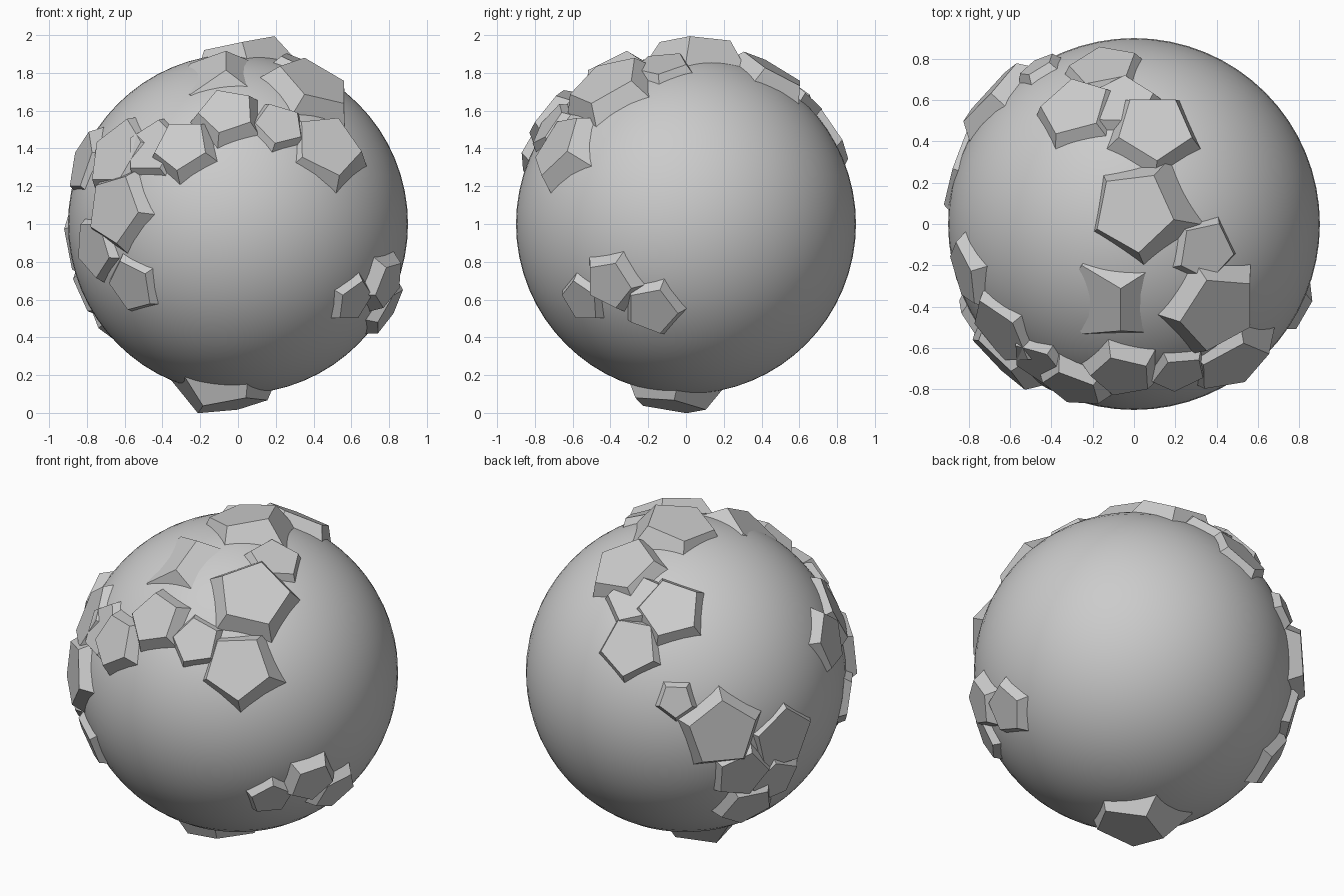
import bpy, bmesh
from math import cos, sin, radians
from mathutils import Vector, Matrix

if "Cube" in bpy.data.objects:
    bpy.data.objects.remove(bpy.data.objects["Cube"])

CENTRE = Vector((0, 0, 1))


def boulder(name, face, r, hint=(0, 0, 1), normal=None):
    """Dodecahedron sunk in the globe: outer face centre (relative to globe),
    circumradius, direction of one face corner, optional face normal."""
    f = Vector(face)
    n = (Vector(normal) if normal else f).normalized()
    x = Vector(hint)
    x = (x - n * x.dot(n)).normalized()
    y = n.cross(x)
    rot = Matrix((x, y, n)).transposed()
    bm = bmesh.new()
    rings = []
    for z, rad, off in ((.795, .607, 0), (.188, .982, 0),
                        (-.188, .982, 36), (-.795, .607, 36)):
        ring = []
        for k in range(5):
            a = radians(72 * k + off)
            p = Vector((rad * cos(a), rad * sin(a), z - .795)) * r
            ring.append(bm.verts.new(f + rot @ p))
        rings.append(ring)
    a, b, c, d = rings
    bm.faces.new(a)
    bm.faces.new(d[::-1])
    for k in range(5):
        j = (k + 1) % 5
        bm.faces.new((a[k], b[k], c[k], b[j], a[j]))
        bm.faces.new((d[k], d[j], c[j], b[j], c[k]))
    bmesh.ops.recalc_face_normals(bm, faces=bm.faces)
    me = bpy.data.meshes.new(name)
    bm.to_mesh(me)
    bm.free()
    ob = bpy.data.objects.new(name, me)
    ob.location = CENTRE
    bpy.context.collection.objects.link(ob)
    return ob


# Smooth globe
bpy.ops.mesh.primitive_uv_sphere_add(segments=64, ring_count=32, radius=.9, location=CENTRE)
bpy.context.object.name = "globe"
bpy.ops.object.shade_smooth()

# Cap and base boulders
boulder("top_boulder", (0, .06, .955), .33, (1, -.2, .2), (-.2, .02, 1))
boulder("bottom_boulder", (-.04, -.09, -.96), .33, (-.18, .1, 0), (.16, -.15, -1))

# Front and upper right group
boulder("front_boulder_1", (-.20, -.38, .795), .32, (-1, 0, 0), (-.50, -.38, .77))
boulder("front_boulder_2", (-.06, -.74, .60), .25, (.11, 0, -.09), (-.07, -.75, .6))
boulder("front_boulder_3", (.41, -.43, .76), .34, (-1, 0, 0))
boulder("front_boulder_4", (.48, -.69, .42), .31, (.1, 0, -1), (.38, -.8, .5))
boulder("front_boulder_5", (.22, -.73, .53), .22, (-.3, 0, -1))
boulder("front_boulder_6", (.35, -.13, .85), .24, (.5, 1, 0))

# Left front group
boulder("left_boulder_1", (-.30, -.80, .42), .25, (0, 0, -1))
boulder("left_boulder_2", (-.46, -.69, .41), .26, (0, 0, 1))
boulder("left_boulder_3", (-.65, -.53, .38), .32, (0, 0, 1))
boulder("left_boulder_4", (-.66, -.67, .08), .31, (.3, 0, -1))
boulder("left_boulder_5", (-.57, -.65, -.33), .24, (-.5, 0, -1))
boulder("left_boulder_6", (-.83, -.24, .33), .27, (0, 0, 1), (-1, -.3, .28))
boulder("left_boulder_7", (-.77, -.50, -.13), .26, (0, 0, -1))

# Left rear group
boulder("side_boulder_1", (-.70, .64, .05), .33, (0, 0, 1))
boulder("side_boulder_2", (-.86, .27, -.08), .32, (0, -1, .3))
boulder("side_boulder_3", (-.74, .50, -.25), .26, (-1, -1, 0))
boulder("side_boulder_4", (-.69, .38, -.51), .26, (0, 0, -1))
boulder("side_boulder_5", (-.80, .28, -.36), .26, (0, 1, 0))

# Upper rear group
boulder("rear_boulder_1", (.10, .47, .82), .31, (0, -1, 0))
boulder("rear_boulder_2", (-.29, .57, .69), .29, (-.3, -1, 0))
boulder("rear_boulder_3", (-.15, .77, .49), .28, (0, 0, -1))
boulder("rear_boulder_4", (-.47, .77, .24), .16, (0, 0, -1))
boulder("rear_boulder_5", (-.06, .60, .71), .26, (1, .3, 0))

# Low right group
boulder("low_boulder_1", (.62, -.56, -.41), .20, (0, 0, 1))
boulder("low_boulder_2", (.80, -.41, -.32), .22, (0, .5, 1))
boulder("low_boulder_3", (.80, -.18, -.46), .23, (0, 1, 0))
